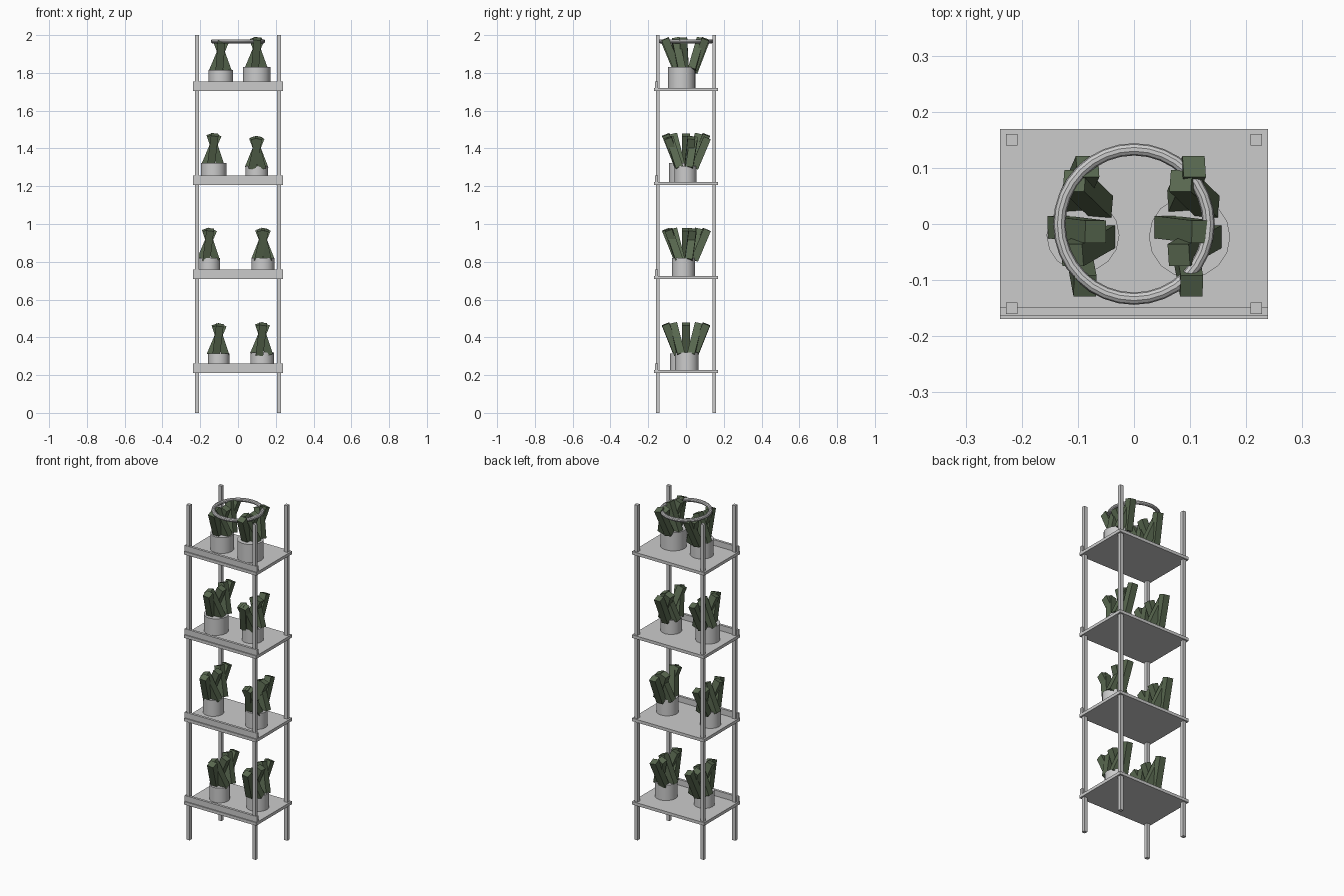
import bpy
from math import sin, cos, pi
from mathutils import Euler, Vector

if "Cube" in bpy.data.objects:
    bpy.data.objects.remove(bpy.data.objects["Cube"])

green = bpy.data.materials.new("leaf_green")
green.diffuse_color = (0.10, 0.14, 0.08, 1)
green.use_nodes = True
green.node_tree.nodes["Principled BSDF"].inputs["Base Color"].default_value = green.diffuse_color


def box(name, center, size, rot=(0, 0, 0)):
    bpy.ops.mesh.primitive_cube_add(size=1, location=center, rotation=rot)
    ob = bpy.context.object
    ob.name = name
    ob.scale = size
    bpy.ops.object.transform_apply(location=False, rotation=False, scale=True)
    return ob


def plant(name, x, y, r, z0, z1, turn):
    # round pot
    bpy.ops.mesh.primitive_cylinder_add(vertices=16, radius=r, depth=z1 - z0,
                                        location=(x, y, (z0 + z1) / 2))
    bpy.context.object.name = name + "_pot"
    bpy.ops.object.shade_smooth_by_angle()
    # five square leaves: leaning outwards in y, inwards in x
    length, tilt, ring = 0.174, 0.4, 0.045
    for i in range(5):
        a = pi + turn + i * 2 * pi / 5
        rot = Euler((-tilt * sin(a), -tilt * cos(a), 0))
        base = Vector((x + ring * cos(a), ring * sin(a), z1 - 0.01))
        mid = base + rot.to_matrix() @ Vector((0, 0, length / 2))
        leaf = box(f"{name}_leaf_{i + 1}", mid, (0.04, 0.04, length), rot)
        leaf.data.materials.append(green)


# four corner posts
for sx, side in ((-1, "left"), (1, "right")):
    for sy, end in ((-1, "front"), (1, "back")):
        box(f"{end}_{side}_post", (sx * 0.218, sy * 0.15, 1), (0.021, 0.02, 2))

# shelves with a front lip; pots as (x, y, radius, top z, leaf turn)
pots = [
    [(-0.102, -0.028, 0.056, 0.315, 0.0), (0.128, 0.004, 0.062, 0.32, 0.0)],
    [(-0.153, -0.013, 0.058, 0.82, 0.0), (0.132, -0.013, 0.061, 0.819, -0.3)],
    [(-0.129, -0.022, 0.068, 1.322, 0.0), (0.099, -0.003, 0.059, 1.306, -0.25)],
    [(-0.091, -0.02, 0.065, 1.815, 0.12), (0.099, -0.023, 0.0725, 1.83, 0.12)],
]
for n, row in enumerate(pots):
    z = 0.21 + n * 0.4977
    box(f"shelf_{n + 1}", (0, 0, z + 0.009), (0.477, 0.338, 0.018))
    box(f"shelf_lip_{n + 1}", (0, -0.1555, z + 0.026), (0.477, 0.015, 0.052))
    for side, p in zip(("left", "right"), row):
        plant(f"{side}_plant_{n + 1}", p[0], p[1], p[2], z + 0.018, p[3], p[4])

# ring at the top
bpy.ops.mesh.primitive_torus_add(major_radius=0.133, minor_radius=0.011, major_segments=32,
                                 minor_segments=10, location=(0, 0, 1.967))
bpy.context.object.name = "top_ring"
bpy.ops.object.shade_smooth_by_angle()
